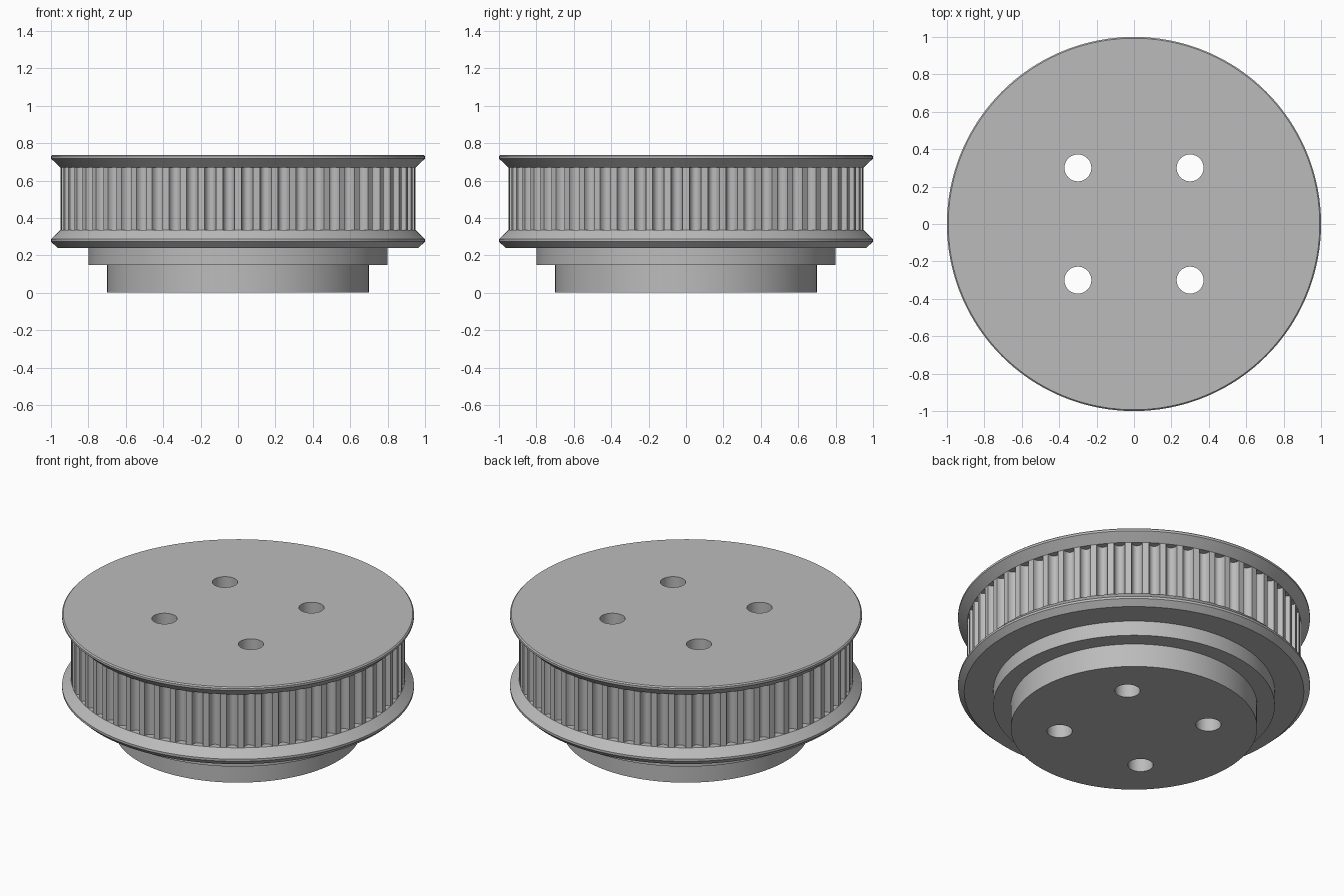
import bpy, bmesh
from math import cos, sin, pi, radians

if "Cube" in bpy.data.objects:
    bpy.data.objects.remove(bpy.data.objects["Cube"], do_unlink=True)

TEETH, TIP, DEPTH = 60, 0.95, 0.04
HALF_GROOVE, STEPS = 0.32, 8      # groove half width as a share of the pitch

grey = bpy.data.materials.new("metal grey")
grey.use_nodes = True
colour = (0.5, 0.5, 0.5, 1)
grey.diffuse_color = colour
grey.node_tree.nodes["Principled BSDF"].inputs["Base Color"].default_value = colour

# Angles and groove depths around the pulley, shared by every ring
samples = []
for tooth in range(TEETH):
    for i in range(STEPS + 1):
        t = pi * i / STEPS
        share = tooth + 0.5 - HALF_GROOVE * cos(t)
        samples.append((2 * pi * share / TEETH, DEPTH * sin(t)))

# Profile from the hub up: radius, height, toothed or plain
profile = [
    (0.70, 0.0, 0), (0.70, 0.147, 0), (0.80, 0.147, 0), (0.80, 0.24, 0),
    (0.965, 0.24, 0), (1.0, 0.273, 0), (1.0, 0.287, 0), (TIP, 0.335, 0),
    (TIP, 0.335, 1), (TIP, 0.67, 1), (TIP, 0.67, 0),
    (1.0, 0.717, 0), (1.0, 0.73, 0), (0.993, 0.737, 0),
]

# Pulley body, skinned ring by ring
bm = bmesh.new()
rings = [[bm.verts.new(((r - d * toothed) * cos(a), (r - d * toothed) * sin(a), z))
          for a, d in samples] for r, z, toothed in profile]
count = len(samples)
for low, high in zip(rings, rings[1:]):
    for i in range(count):
        j = (i + 1) % count
        bm.faces.new((low[i], low[j], high[j], high[i]))
bm.faces.new(rings[0][::-1])
bm.faces.new(rings[-1])
bmesh.ops.remove_doubles(bm, verts=bm.verts, dist=1e-5)
bmesh.ops.recalc_face_normals(bm, faces=bm.faces)
mesh = bpy.data.meshes.new("toothed_pulley")
bm.to_mesh(mesh)
bm.free()
mesh.materials.append(grey)
pulley = bpy.data.objects.new("toothed_pulley", mesh)
bpy.context.collection.objects.link(pulley)

# Four bolt holes through the whole body
for x in (-0.3, 0.3):
    for y in (-0.3, 0.3):
        bpy.ops.mesh.primitive_cylinder_add(vertices=48, radius=0.072, depth=1.4,
                                            location=(x, y, 0.37))
        cutter = bpy.context.object
        cutter.name = "bolt_hole_cutter"
        cutter.hide_render = True
        cutter.data.materials.append(grey)
        bpy.ops.object.select_all(action="DESELECT")
        pulley.select_set(True)
        bpy.context.view_layer.objects.active = pulley
        hole = pulley.modifiers.new("bolt_hole", "BOOLEAN")
        hole.operation, hole.solver, hole.object = "DIFFERENCE", "EXACT", cutter
        bpy.ops.object.modifier_apply(modifier=hole.name)
        bpy.data.objects.remove(cutter, do_unlink=True)

bpy.ops.object.shade_smooth_by_angle(angle=radians(30))
